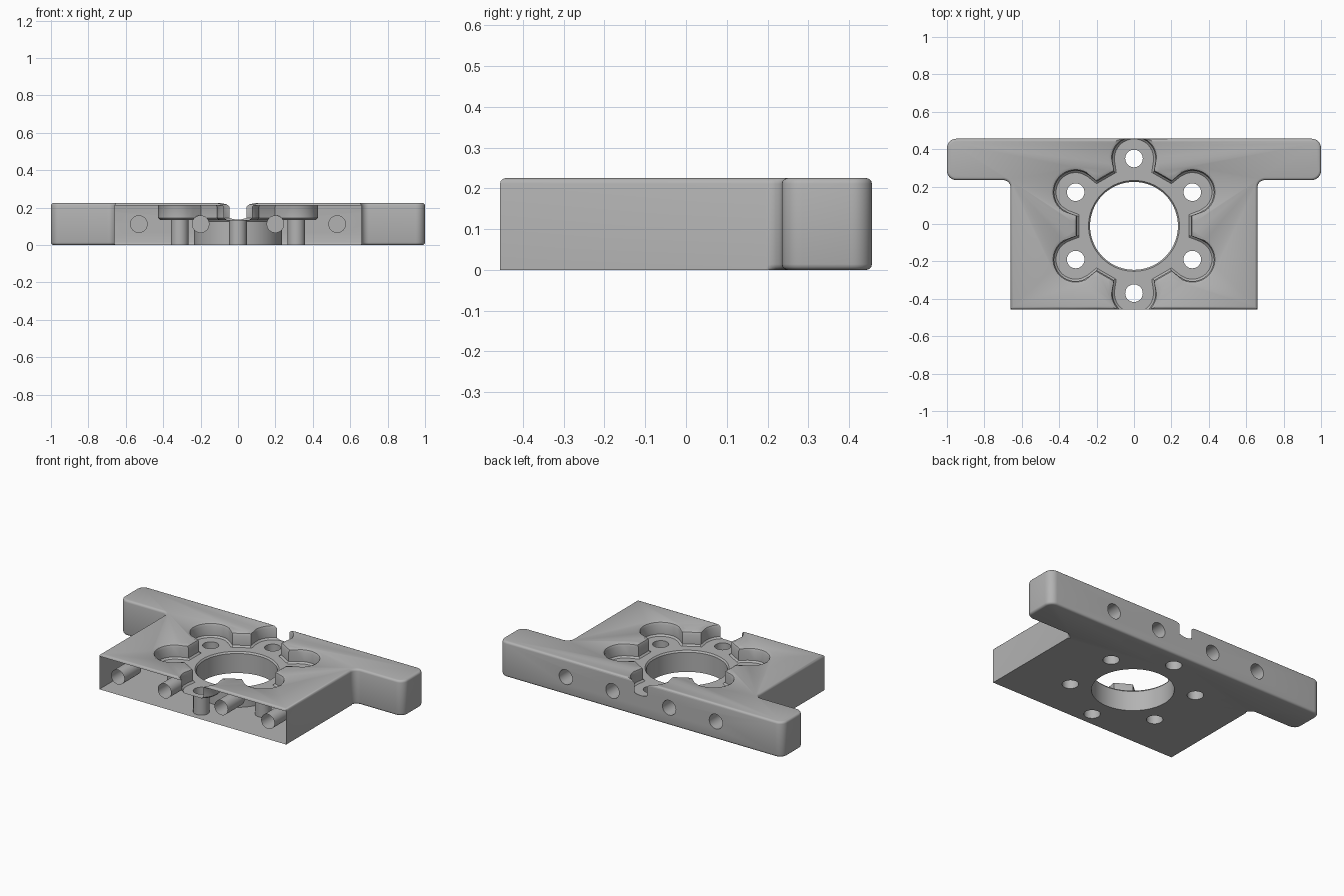
import bpy, bmesh, math
from mathutils import Vector

if "Cube" in bpy.data.objects:
    bpy.data.objects.remove(bpy.data.objects["Cube"], do_unlink=True)

HEIGHT, FRONT, BACK = 0.225, -0.456, 0.456
CENTRE_Y, BOLT_CIRCLE, FLOOR = -0.01, 0.36, 0.135

metal = bpy.data.materials.new("machined grey")
metal.use_nodes = True
metal.diffuse_color = (0.45, 0.45, 0.45, 1)
metal.node_tree.nodes["Principled BSDF"].inputs["Base Color"].default_value = metal.diffuse_color


def finish(bm, name):
    bmesh.ops.recalc_face_normals(bm, faces=bm.faces)
    mesh = bpy.data.meshes.new(name)
    bm.to_mesh(mesh)
    bm.free()
    mesh.materials.append(metal)
    obj = bpy.data.objects.new(name, mesh)
    bpy.context.collection.objects.link(obj)
    return obj


def loft(name, rings):
    """Closed solid through equally sized rings of points."""
    bm = bmesh.new()
    loops = [[bm.verts.new(p) for p in ring] for ring in rings]
    n = len(loops[0])
    for a, b in zip(loops, loops[1:]):
        for i in range(n):
            j = (i + 1) % n
            bm.faces.new((a[i], a[j], b[j], b[i]))
    bm.faces.new(loops[0])
    bm.faces.new(loops[-1])
    return finish(bm, name)


def arc(cx, cy, r, start, end, steps=8):
    angles = [math.radians(start + (end - start) * i / steps) for i in range(steps + 1)]
    return [(cx + r * math.cos(a), cy + r * math.sin(a)) for a in angles]


def circle(cx, cy, r, z, steps=32):
    return [(x, y, z) for x, y in arc(cx, cy, r, 0, 360, steps)[:-1]]


# T-shaped block with rounded tabs and rounded rims
half = [(0.66, FRONT)]
half += arc(0.70, 0.195, 0.04, 180, 90)
half += arc(0.95, 0.285, 0.05, -90, 0)
half += arc(0.95, 0.406, 0.05, 0, 90)
outline = half + [(-x, y) for x, y in reversed(half)]
bm = bmesh.new()
base = bm.faces.new([bm.verts.new((x, y, 0)) for x, y in outline])
grown = bmesh.ops.extrude_face_region(bm, geom=[base])["geom"]
bmesh.ops.translate(bm, vec=(0, 0, HEIGHT),
                    verts=[g for g in grown if isinstance(g, bmesh.types.BMVert)])
if base not in bm.faces[:]:
    bm.faces.new([v for v in bm.verts if v.co.z == 0])
bm.normal_update()
rim = []
for e in bm.edges:
    z0, z1 = (v.co.z for v in e.verts)
    top = z0 > 0.2 and z1 > 0.2
    tab_bottom = max(z0, z1) < 0.01 and max(v.co.y for v in e.verts) > 0.21
    if top or tab_bottom:
        rim.append(e)
bmesh.ops.bevel(bm, geom=rim, offset=0.014, segments=3, profile=0.5, affect="EDGES")
block = finish(bm, "mounting_block")


# Six-lobed pocket: hexagonal middle plus a round lobe at each bolt
def pocket_radius(angle, flare):
    step = math.pi / 3
    off = (angle - math.pi / 2 + step / 2) % step - step / 2
    flat = (0.305 + flare) / math.cos(step / 2 - abs(off))
    reach = (0.115 + flare) ** 2 - (BOLT_CIRCLE * math.sin(off)) ** 2
    lobe = BOLT_CIRCLE * math.cos(off) + math.sqrt(reach) if reach > 0 else 0
    return max(flat, lobe)


def pocket_ring(z, flare, steps=216):
    ring = []
    for i in range(steps):
        a = 2 * math.pi * i / steps
        r = pocket_radius(a, flare)
        ring.append((r * math.cos(a), CENTRE_Y + r * math.sin(a), z))
    return ring


cutters = [loft("pocket_cutter", [
    pocket_ring(FLOOR, -0.01), pocket_ring(FLOOR + 0.01, 0),
    pocket_ring(HEIGHT - 0.02, 0), pocket_ring(HEIGHT - 0.007, 0.006),
    pocket_ring(HEIGHT, 0.02), pocket_ring(HEIGHT + 0.05, 0.02)])]

# Central bore with an eased upper edge
cutters.append(loft("bore_cutter", [
    circle(0, CENTRE_Y, r, z, 72)
    for z, r in ((-0.05, 0.235), (FLOOR - 0.01, 0.235), (FLOOR, 0.243), (FLOOR + 0.04, 0.243))]))

# Bolt holes through the pocket floor
for i in range(6):
    a = math.pi / 2 + i * math.pi / 3
    x, y = BOLT_CIRCLE * math.cos(a), CENTRE_Y + BOLT_CIRCLE * math.sin(a)
    cutters.append(loft("bolt_cutter", [circle(x, y, 0.047, z) for z in (-0.05, 0.18)]))

# Blind holes in the front and back edges
for x in (-0.53, -0.2, 0.2, 0.53):
    for y0, y1 in ((FRONT - 0.05, FRONT + 0.17), (BACK - 0.17, BACK + 0.05)):
        cutters.append(loft("side_hole_cutter", [
            [(px, y, pz) for px, pz, _ in circle(x, 0.112, 0.047, 0)] for y in (y0, y1)]))

for cutter in cutters:
    cutter.hide_render = True
    cut = block.modifiers.new(cutter.name, "BOOLEAN")
    cut.operation, cut.solver, cut.object = "DIFFERENCE", "EXACT", cutter
bpy.context.view_layer.objects.active = block
block.select_set(True)
for modifier in list(block.modifiers):
    bpy.ops.object.modifier_apply(modifier=modifier.name)
for cutter in cutters:
    bpy.data.objects.remove(cutter, do_unlink=True)

# The block is an open shell at the front
bm = bmesh.new()
bm.from_mesh(block.data)
front_faces = [f for f in bm.faces if all(abs(v.co.y - FRONT) < 0.001 for v in f.verts)]
bmesh.ops.delete(bm, geom=front_faces, context="FACES")
bm.to_mesh(block.data)
bm.free()

bpy.ops.object.select_all(action="DESELECT")
block.select_set(True)
bpy.context.view_layer.objects.active = block
bpy.ops.object.shade_smooth_by_angle(angle=math.radians(35))
